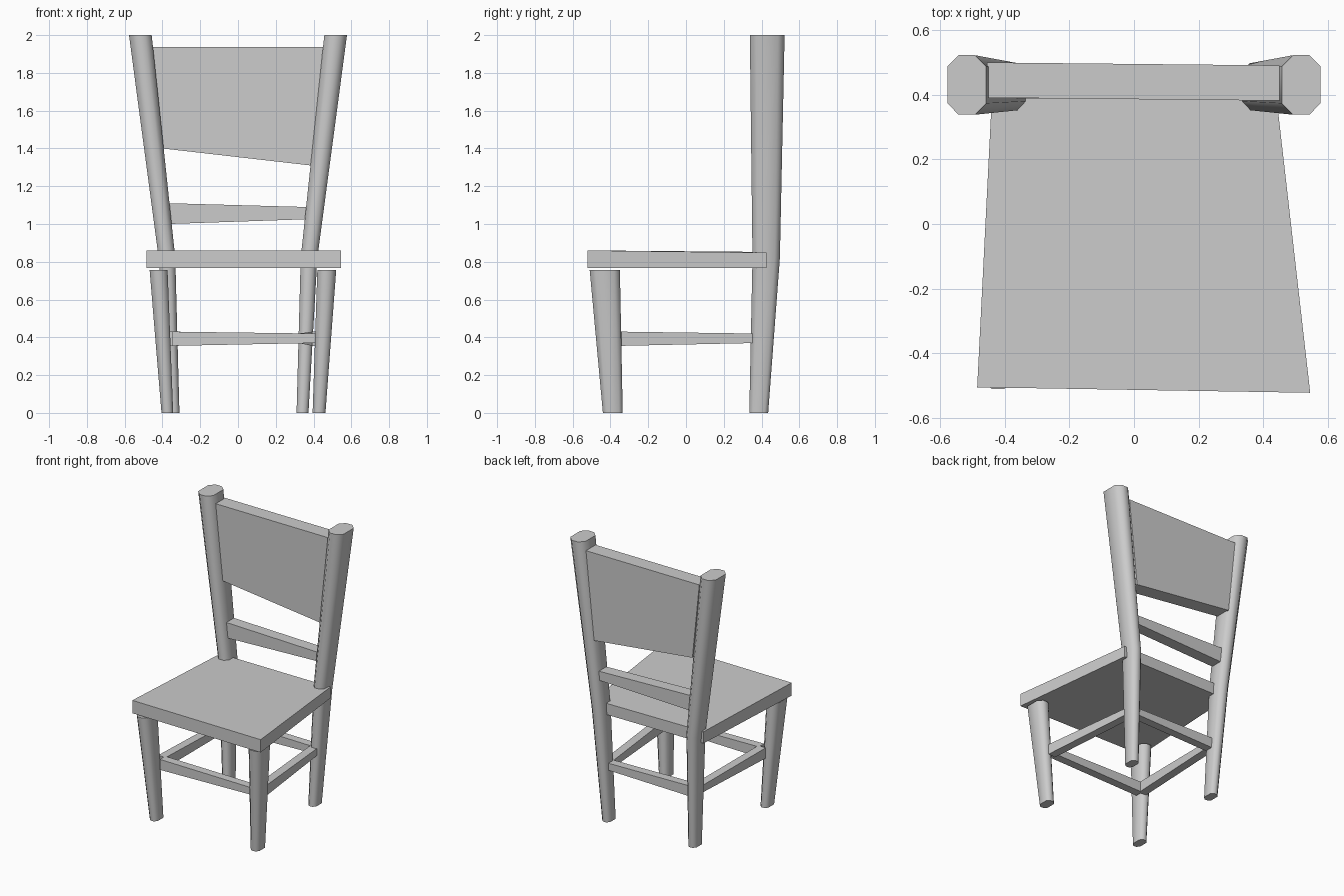
import bpy
import bmesh
import math
from mathutils import Vector

cube = bpy.data.objects.get("Cube")
if cube:
    bpy.data.objects.remove(cube, do_unlink=True)

GREY = (0.6, 0.6, 0.6, 1.0)
grey = bpy.data.materials.new("plain grey")
grey.use_nodes = True
grey.diffuse_color = GREY
grey.node_tree.nodes["Principled BSDF"].inputs["Base Color"].default_value = GREY


def loft(name, rings, smooth=False):
    """Skin a closed solid through a list of equal-sized point rings."""
    bm = bmesh.new()
    loops = [[bm.verts.new(p) for p in ring] for ring in rings]
    n = len(loops[0])
    for a, b in zip(loops, loops[1:]):
        for i in range(n):
            j = (i + 1) % n
            bm.faces.new((a[i], a[j], b[j], b[i]))
    bm.faces.new(loops[0][::-1])
    bm.faces.new(loops[-1])
    bmesh.ops.recalc_face_normals(bm, faces=bm.faces)
    mesh = bpy.data.meshes.new(name)
    bm.to_mesh(mesh)
    bm.free()
    mesh.materials.append(grey)
    obj = bpy.data.objects.new(name, mesh)
    bpy.context.collection.objects.link(obj)
    if smooth:
        bpy.ops.object.select_all(action='DESELECT')
        obj.select_set(True)
        bpy.context.view_layer.objects.active = obj
        bpy.ops.object.shade_smooth_by_angle(angle=math.radians(60))
    return obj


def octagon(x0, x1, y0, y1, z):
    """Rectangle with clipped corners, lying flat at height z."""
    cx, cy = (x1 - x0) * 0.29, (y1 - y0) * 0.19
    return [(x0 + cx, y0, z), (x1 - cx, y0, z), (x1, y0 + cy, z), (x1, y1 - cy, z),
            (x1 - cx, y1, z), (x0 + cx, y1, z), (x0, y1 - cy, z), (x0, y0 + cy, z)]


def rail(name, start, end, thick, span_a, span_b):
    """Bar between two plan points; each span is its (bottom, top) height."""
    a, b = Vector(start), Vector(end)
    side = (b - a).orthogonal().normalized() * thick / 2
    rings = []
    for p, (lo, hi) in ((a, span_a), (b, span_b)):
        l, r = p - side, p + side
        rings.append([(*l, lo), (*r, lo), (*r, hi), (*l, hi)])
    return loft(name, rings)


# Back posts, bent at the seat
for side, label in ((1, "left"), (-1, "right")):
    sections = [(0.31, 0.373, 0.335, 0.435, 0), (0.332, 0.42, 0.352, 0.497, 0.82),
                (0.457, 0.577, 0.338, 0.522, 2)]
    rings = [[(side * x, y, z) for x, y, z in octagon(*s)] for s in sections]
    loft(label + "_back_post", rings, smooth=True)

# Front legs
for label, foot, top in (("left", (0.395, 0.463), (0.42, 0.52)),
                         ("right", (-0.405, -0.343), (-0.468, -0.373))):
    loft(label + "_front_leg", [octagon(*foot, -0.44, -0.335, 0),
                                octagon(*top, -0.51, -0.35, 0.757)], smooth=True)

# Slightly uneven seat board
plan = [(-0.485, -0.505, 0.86), (0.545, -0.522, 0.86),
        (0.437, 0.425, 0.848), (-0.438, 0.425, 0.852)]
loft("seat", [[(x, y, 0.768) for x, y, z in plan], plan])

# Backrest panel with a slanted lower edge
outline = [(-0.40, 1.40), (0.385, 1.31), (0.45, 1.937), (-0.455, 1.937)]
loft("backrest_panel", [[(x, y - 0.01 * x, z) for x, z in outline] for y in (0.386, 0.495)])

# Back rail above the seat
rail("upper_back_rail", (-0.37, 0.43), (0.36, 0.43), 0.085, (1.0, 1.11), (1.025, 1.09))

# Stretchers between the legs
wide, narrow = (0.355, 0.43), (0.37, 0.42)
rail("front_stretcher", (-0.347, -0.36), (0.412, -0.36), 0.06, wide, narrow)
rail("back_stretcher", (-0.335, 0.39), (0.335, 0.39), 0.06, wide, narrow)
rail("left_stretcher", (0.422, -0.345), (0.35, 0.365), 0.06, wide, narrow)
rail("right_stretcher", (-0.362, -0.345), (-0.345, 0.365), 0.06, wide, narrow)
